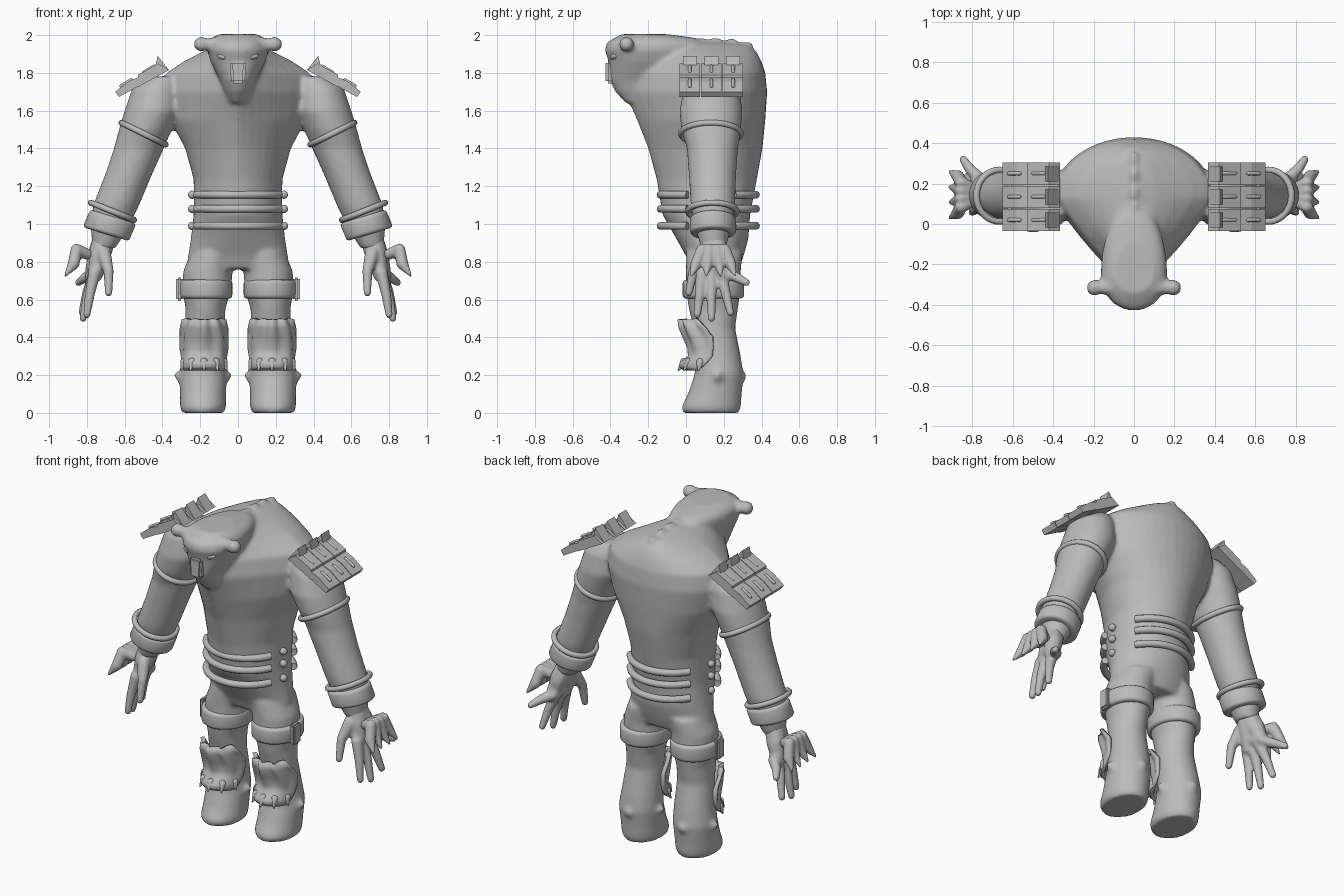
import bpy, bmesh, math
from mathutils import Vector, Matrix

cube = bpy.data.objects.get("Cube")
if cube:
    bpy.data.objects.remove(cube)

GREY = (0.5, 0.5, 0.5, 1)
clay = bpy.data.materials.new("plain grey")
clay.use_nodes = True
clay.diffuse_color = GREY
clay.node_tree.nodes["Principled BSDF"].inputs["Base Color"].default_value = GREY


def add(name, data, mirror=True):
    data.materials.append(clay)
    ob = bpy.data.objects.new(name, data)
    bpy.context.scene.collection.objects.link(ob)
    if mirror:
        ob.modifiers.new("Mirror", "MIRROR")
    return ob


def finish(name, bm, mirror=True, smooth=True, angle=40):
    bmesh.ops.recalc_face_normals(bm, faces=bm.faces)
    me = bpy.data.meshes.new(name)
    bm.to_mesh(me)
    bm.free()
    for p in me.polygons:
        p.use_smooth = smooth
    if smooth:
        me.set_sharp_from_angle(angle=math.radians(angle))
    return add(name, me, mirror)


def fuse(ob, voxel, repeat):
    """Melt overlapping solids into one soft skin."""
    m = ob.modifiers.new("Fuse", "REMESH")
    m.mode = "VOXEL"
    m.voxel_size = voxel
    m.use_smooth_shade = True
    s = ob.modifiers.new("Soften", "SMOOTH")
    s.iterations = repeat


def power(v, e):
    return math.copysign(abs(v) ** (2 / e), v)


def loft(bm, rows, mid=None, side=1, n=40):
    """Level rings: height, x centre, half width, front y, back y, front roundness."""
    rings = []
    for z, x, w, f, b, *e in rows:
        c = (f + b) / 2 if mid is None else mid
        ring = []
        for i in range(n):
            a = math.tau * i / n
            k = e[0] if e and math.sin(a) < 0 else 2
            depth = (b - c) if math.sin(a) > 0 else (c - f)
            ring.append(bm.verts.new((side * (x + w * power(math.cos(a), k)),
                                      c + depth * power(math.sin(a), k), z)))
        rings.append(ring)
    for r, s in zip(rings, rings[1:]):
        for i in range(n):
            j = (i + 1) % n
            bm.faces.new((r[i], r[j], s[j], s[i]))
    bm.faces.new(rings[0])
    bm.faces.new(rings[-1])


ball = bmesh.new()
bmesh.ops.create_icosphere(ball, subdivisions=2, radius=1)
BALL = [v.co.copy() for v in ball.verts]
ball.free()


def limb(bm, points, side=1):
    """Tapered rounded links through points given as x, y, z, radius."""
    for a, b in zip(points, points[1:]):
        vs = [bm.verts.new((side * (p[0] + d.x * p[3]), p[1] + d.y * p[3], p[2] + d.z * p[3]))
              for p in (a, b) for d in BALL]
        res = bmesh.ops.convex_hull(bm, input=vs)
        junk = {v for v in res["geom_interior"] + res["geom_unused"] if isinstance(v, bmesh.types.BMVert)}
        bmesh.ops.delete(bm, geom=list(junk), context="VERTS")


def tube(name, points, radius, cyclic=False, mirror=True):
    cu = bpy.data.curves.new(name, "CURVE")
    cu.dimensions = "3D"
    cu.bevel_depth = radius
    cu.bevel_resolution = 3
    cu.use_fill_caps = True
    sp = cu.splines.new("POLY")
    sp.points.add(len(points) - 1)
    for p, co in zip(sp.points, points):
        p.co = (*co, 1)
    sp.use_cyclic_u = cyclic
    return add(name, cu, mirror)


def band(name, centre, rx, ry, height, tilt=0):
    bm = bmesh.new()
    bmesh.ops.create_cone(bm, cap_ends=True, segments=40, radius1=1, radius2=1, depth=1)
    bm.transform(Matrix.Translation(centre) @ Matrix.Rotation(tilt, 4, "Y") @ Matrix.Diagonal((rx, ry, height, 1)))
    edges = [e for e in bm.edges if any(len(f.verts) > 4 for f in e.link_faces)]
    bmesh.ops.bevel(bm, geom=edges, offset=.02, segments=3, affect="EDGES", profile=.5)
    return finish(name, bm)


def box(bm, centre, size):
    bmesh.ops.create_cube(bm, size=1, matrix=Matrix.Translation(centre) @ Matrix.Diagonal((*size, 1)))


def prism(bm, outline, y0, y1):
    a, b = ([bm.verts.new((x, y, z)) for x, z in outline] for y in (y0, y1))
    bm.faces.new(a)
    bm.faces.new(b)
    for i in range(len(a)):
        j = (i + 1) % len(a)
        bm.faces.new((a[i], a[j], b[j], b[i]))


# Body: torso, head, limbs, horns and back bumps fused into one skin
bm = bmesh.new()
loft(bm, [(.76, 0, .23, .03, .28), (.83, 0, .265, 0, .305), (.92, 0, .25, -.05, .33), (1.05, 0, .235, -.125, .34),
          (1.235, 0, .235, -.155, .375, 1.9), (1.4, 0, .28, -.2, .405, 1.6), (1.55, 0, .36, -.26, .42, 1.35),
          (1.7, 0, .4, -.33, .43, 1.15), (1.8, 0, .38, -.32, .42, 1.1), (1.86, 0, .29, -.3, .4, 1.1),
          (1.91, 0, .19, -.29, .375, 1.2), (1.945, 0, .11, -.28, .34, 1.4), (1.965, 0, .04, -.25, .2)], mid=.13)
loft(bm, [(1.64, 0, .05, -.32, 0), (1.7, 0, .075, -.375, 0), (1.76, 0, .095, -.405, .05), (1.86, 0, .145, -.41, .1),
          (1.92, 0, .165, -.43, .1), (1.96, 0, .16, -.42, .1), (1.985, 0, .14, -.38, .05), (2.005, 0, .1, -.34, -.1)], mid=-.25)
for s in (1, -1):
    loft(bm, [(1.78, .4, .08, .03, .24), (1.72, .43, .13, -.01, .28), (1.6, .45, .15, -.035, .3),
              (1.5, .49, .14, -.025, .29), (1.4, .525, .132, .005, .275), (1.26, .58, .124, .015, .265),
              (1.1, .645, .122, .025, .26), (.98, .68, .1, .05, .24), (.87, .71, .06, .08, .21)], side=s)
    loft(bm, [(0, .185, .112, -.015, .28), (.03, .185, .122, -.025, .29), (.1, .185, .122, .01, .295),
              (.2, .185, .125, .045, .305), (.3, .18, .115, .05, .29), (.45, .175, .105, .04, .26),
              (.55, .172, .105, .015, .275), (.65, .165, .13, 0, .29), (.75, .16, .13, 0, .29),
              (.85, .13, .12, 0, .3)], side=s)
    limb(bm, [(.08, -.31, 1.95, .05), (.17, -.315, 1.95, .032), (.195, -.315, 1.952, .042)], s)
    for x, y, dx, dy in ((.29, .17, 1, 0), (.08, .17, -1, 0), (.185, .28, 0, 1)):
        limb(bm, [(x, y, .19, .04), (x + dx * .045, y + dy * .035, .205, .008)], s)
for y, z in ((.08, 1.965), (.16, 1.965), (.245, 1.96), (.325, 1.945)):
    limb(bm, [(0, y - .02, z - .01, .03), (0, y + .01, z, .022)])
fuse(finish("body", bm, mirror=False), .012, 8)

# Snout plate and eyes
bm = bmesh.new()
box(bm, (0, -.395, 1.805), (.085, .06, .12))
for v in bm.verts:
    if v.co.z < 1.8:
        v.co.x *= .85
bmesh.ops.bevel(bm, geom=bm.edges[:], offset=.012, segments=2, affect="EDGES")
finish("snout", bm, mirror=False)
bm = bmesh.new()
limb(bm, [(.075, -.385, 1.885, .016), (.095, -.375, 1.89, .014)])
finish("eye", bm)

# Hands with spread fingers
bm = bmesh.new()
limb(bm, [(.71, .145, .92, .062), (.73, .13, .84, .06), (.755, .11, .73, .04)])
limb(bm, [(.71, .145, .92, .06), (.745, .18, .83, .055), (.775, .2, .73, .038)])
limb(bm, [(.745, .11, .77, .045), (.765, .2, .76, .045)])
limb(bm, [(.71, .09, .84, .04), (.685, .04, .75, .028), (.685, .015, .635, .02)])
for y, ty, tx, tz in ((.085, .06, .8, .52), (.135, .135, .82, .5), (.185, .235, .825, .53), (.22, .32, .845, .69)):
    limb(bm, [(.76, y, .74, .034), (.4 * .76 + .6 * tx, .5 * (y + ty), .5 * (.74 + tz), .027), (tx, ty, tz, .02)])
fuse(finish("hand", bm), .009, 3)

# Spiked guards on the backs of the hands
bm = bmesh.new()
for i in range(4):
    t = i - 1.5
    limb(bm, [(.80, .145 + t * .02, .84, .03), (.855, .145 + t * .04, .865, .032),
              (.87, .145 + t * .06, .79, .032), (.915, .145 + t * .078, .725, .006)])
fuse(finish("hand_guard", bm), .008, 2)

# Arm bands and cuffs
for name, c, rx, ry, tilt in (("upper_arm_band", (.5, .132, 1.478), .13, .157, -.46),
                              ("lower_arm_band", (.665, .14, 1.067), .123, .128, -.38)):
    turn = Matrix.Translation(c) @ Matrix.Rotation(tilt, 4, "Y")
    tube(name, [turn @ Vector((rx * math.cos(a), ry * math.sin(a), 0))
                for a in (math.tau * i / 40 for i in range(40))], .016, True)
band("wrist_cuff", (.68, .143, .993), .128, .122, .1, -.25)

# Thigh straps with buckles
band("thigh_strap", (.172, .145, .655), .142, .163, .1)
bm = bmesh.new()
box(bm, (.31, .12, .655), (.035, .07, .125))
bmesh.ops.bevel(bm, geom=bm.edges[:], offset=.01, segments=2, affect="EDGES")
finish("strap_buckle", bm)

# Waist ribs in front and behind, with a stud at each end row
for row, z in enumerate((1.155, 1.08, .99)):
    for part, a0, a1 in (("front", 206, 334), ("back", 33, 147)):
        angles = [math.radians(a0 + (a1 - a0) * i / 24) for i in range(25)]
        tube(f"{part}_waist_rib_{row + 1}", [(.243 * math.cos(a), .118 + .252 * math.sin(a), z) for a in angles],
             .021, mirror=False)
    bm = bmesh.new()
    bmesh.ops.create_icosphere(bm, subdivisions=3, radius=.022, matrix=Matrix.Translation((.243, .1, z)))
    finish(f"waist_stud_{row + 1}", bm)

# Folded shin guards with a thorny lower edge
bm = bmesh.new()
rows = []
for z, depth, span in ((.495, .165, 65), (.45, .16, 80), (.4, .14, 95), (.34, .115, 97),
                       (.3, .12, 95), (.27, .16, 85), (.245, .165, 75), (.225, .145, 60)):
    ring = []
    for i in range(33):
        a = math.radians(-90 - span + 2 * span * i / 32)
        fold = 1 + .06 * math.cos(i * math.pi / 4) * (z > .32)
        ring.append(bm.verts.new((.18 + .123 * fold * math.cos(a), .13 + depth * fold * math.sin(a), z)))
    rows.append(ring)
for r, s in zip(rows, rows[1:]):
    for i in range(32):
        bm.faces.new((r[i], r[i + 1], s[i + 1], s[i]))
ob = finish("shin_guard", bm, angle=80)
ob.modifiers.new("Thickness", "SOLIDIFY").thickness = .022
bm = bmesh.new()
for deg in (-160, -125, -90, -55, -20):
    x, y = math.cos(math.radians(deg)), math.sin(math.radians(deg))
    limb(bm, [(.18 + .11 * x, .12 + .13 * y, .27, .022), (.18 + .128 * x, .12 + .16 * y, .225, .004)])
finish("shin_thorns", bm)

# Layered shoulder pads: plank rows, upright teeth and raised slots
bm = bmesh.new()
for k in range(3):
    y0 = -.035 + k * .114
    y1 = y0 + .11
    prism(bm, [(.365, 1.815), (.42, 1.85), (.53, 1.79), (.53, 1.725)], y0, y1)
    prism(bm, [(.5, 1.745), (.51, 1.785), (.58, 1.755), (.65, 1.7), (.63, 1.672)], y0, y1)
    prism(bm, [(.365, 1.815), (.425, 1.89), (.44, 1.83)], y0 + .018, y1 - .018)
finish("shoulder_pad", bm, smooth=False)
bm = bmesh.new()
for y in (.02, .135, .25):
    for x, z in ((.47, 1.822), (.59, 1.75)):
        limb(bm, [(x - .025, y, z + .013, .009), (x + .03, y, z - .02, .009)])
finish("shoulder_pad_slots", bm)
